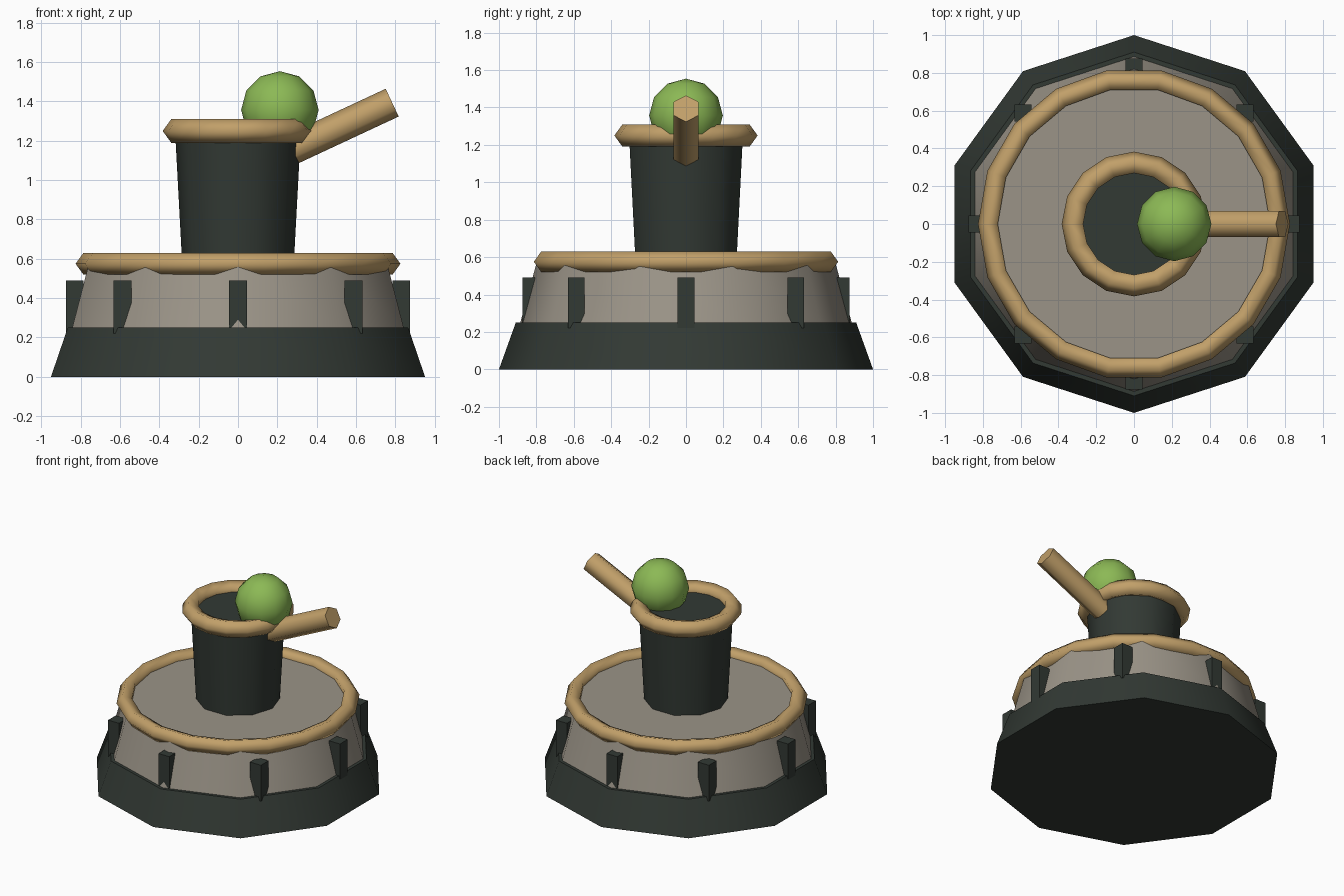
import bpy
from math import radians, sin, cos, pi
from mathutils import Matrix

if "Cube" in bpy.data.objects:
    bpy.data.objects.remove(bpy.data.objects["Cube"])


def material(name, rgb):
    mat = bpy.data.materials.new(name)
    mat.use_nodes = True
    mat.diffuse_color = (*rgb, 1)
    mat.node_tree.nodes["Principled BSDF"].inputs["Base Color"].default_value = (*rgb, 1)
    return mat


iron = material("dark green iron", (0.032, 0.041, 0.034))
stone = material("warm grey stone", (0.328, 0.296, 0.245))
wood = material("tan wood", (0.535, 0.350, 0.142))
leaf = material("leaf green", (0.262, 0.485, 0.091))


def finish(name, mat, smooth=True):
    obj = bpy.context.object
    obj.name = name
    obj.data.materials.append(mat)
    if smooth:
        bpy.ops.object.shade_smooth_by_angle(angle=radians(62))
    return obj


def frustum(name, mat, sides, r_low, r_high, z_low, z_high, spin=0):
    bpy.ops.mesh.primitive_cone_add(
        vertices=sides, radius1=r_low, radius2=r_high,
        depth=z_high - z_low, location=(0, 0, (z_low + z_high) / 2))
    bpy.context.object.data.transform(Matrix.Rotation(spin, 4, "Z"))
    return finish(name, mat)


def ring(name, outer, minor, z, segments):
    # Five-sided section: pointed outside, upright wall inside
    bpy.ops.mesh.primitive_torus_add(
        major_radius=outer - minor, minor_radius=minor,
        major_segments=segments, minor_segments=5, location=(0, 0, z))
    finish(name, wood, smooth=False)
    bpy.ops.object.shade_smooth()


# Stacked body
frustum("base", iron, 10, 1.0, 0.91, 0, 0.25)
frustum("stone_drum", stone, 10, 0.886, 0.796, 0.25, 0.58)
frustum("barrel", iron, 10, 0.283, 0.32, 0.56, 1.25, pi / 2)

# Rims
ring("drum_rim", 0.826, 0.058, 0.575, 18)
ring("barrel_rim", 0.383, 0.063, 1.25, 16)

# Eight upright blocks around the drum
for i in range(8):
    a = i * pi / 4
    bpy.ops.mesh.primitive_cube_add(
        size=1, location=(0.83 * cos(a), 0.83 * sin(a), 0.355))
    bpy.context.object.scale = (0.09, 0.09, 0.27)
    finish(f"side_block_{i + 1}", iron, smooth=False)

# Slanted handle leaving the barrel, placed by its outer end
tilt = radians(25)
length = 0.56
handle = frustum("handle", wood, 6, 0.078, 0.078, 0, length, pi / 2)
handle.rotation_euler = (0, pi / 2 - tilt, 0)
handle.location = (0.784 - cos(tilt) * length / 2, 0,
                   1.394 - sin(tilt) * length / 2)

# Ball resting on the rim
bpy.ops.mesh.primitive_uv_sphere_add(
    segments=12, ring_count=6, radius=0.197, location=(0.213, 0, 1.357))
finish("ball", leaf)
